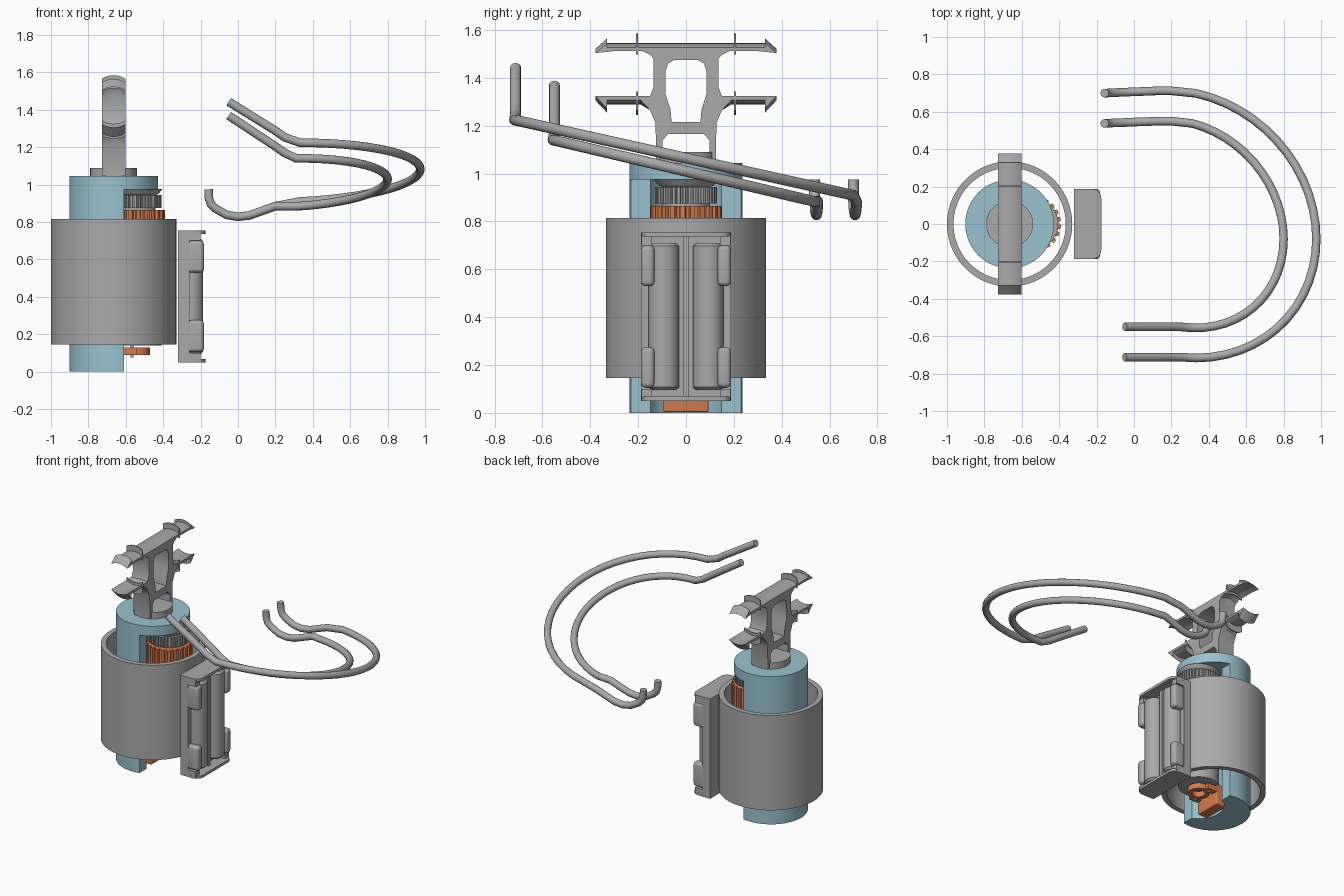
import bpy, bmesh, math
from mathutils import Vector

cube = bpy.data.objects.get("Cube")
if cube:
    bpy.data.objects.remove(cube)


def material(name, rgb):
    m = bpy.data.materials.new(name)
    m.use_nodes = True
    m.diffuse_color = (*rgb, 1)
    m.node_tree.nodes["Principled BSDF"].inputs["Base Color"].default_value = (*rgb, 1)
    return m


GREY = material("grey", (0.4, 0.4, 0.4))
BLUE = material("pale blue", (0.32, 0.54, 0.63))
ORANGE = material("orange", (0.66, 0.2, 0.075))
AXIS, MOTOR = -0.665, -0.54          # x of the housing axis and of the motor axis


def finish(name, bm, mat, smooth=True):
    bmesh.ops.recalc_face_normals(bm, faces=bm.faces[:])
    me = bpy.data.meshes.new(name)
    bm.to_mesh(me)
    bm.free()
    me.materials.append(mat)
    ob = bpy.data.objects.new(name, me)
    bpy.context.collection.objects.link(ob)
    if smooth:
        bpy.ops.object.select_all(action="DESELECT")
        ob.select_set(True)
        bpy.context.view_layer.objects.active = ob
        bpy.ops.object.shade_smooth_by_angle(angle=math.radians(32))
    return ob


def loft(name, rings, mat, cap=True, closed=False):
    """Join equal loops of points in order."""
    bm = bmesh.new()
    loops = [[bm.verts.new(p) for p in r] for r in rings]
    pairs = list(zip(loops, loops[1:])) + ([(loops[-1], loops[0])] if closed else [])
    for a, b in pairs:
        for i in range(len(a)):
            j = (i + 1) % len(a)
            bm.faces.new((a[i], a[j], b[j], b[i]))
    if cap and not closed:
        bm.faces.new(loops[0])
        bm.faces.new(loops[-1])
    return finish(name, bm, mat)


def prism(name, outline, z0, z1, mat):
    return loft(name, [[(x, y, z) for x, y in outline] for z in (z0, z1)], mat)


def circle(cx, r, n=64):
    return [(cx + r * math.cos(math.tau * i / n), r * math.sin(math.tau * i / n)) for i in range(n)]


def lathe(name, cx, profile, mat, closed=False, n=72):
    rings = [[(x, y, z) for x, y in circle(cx, r, n)] for r, z in profile]
    return loft(name, rings, mat, closed=closed)


def toothed(cx, r_in, r_out, teeth):
    pts = []
    for i in range(teeth):
        for f, r in ((0, r_in), (0.3, r_in), (0.42, r_out), (0.88, r_out)):
            a = math.tau * (i + f) / teeth
            pts.append((cx + r * math.cos(a), r * math.sin(a)))
    return pts


def box(name, lo, hi, mat, bevel=0, vertical_only=False):
    bm = bmesh.new()
    bmesh.ops.create_cube(bm, size=1)
    for v in bm.verts:
        v.co = Vector(l + (h - l) * (c + 0.5) for l, h, c in zip(lo, hi, v.co))
    if bevel:
        edges = bm.edges[:]
        if vertical_only:
            edges = [e for e in edges if all(v.co.x > hi[0] - 1e-4 for v in e.verts)
                     and abs(e.verts[0].co.z - e.verts[1].co.z) > 1e-4]
        bmesh.ops.bevel(bm, geom=edges, offset=bevel, segments=5, profile=0.5, affect="EDGES")
    return finish(name, bm, mat)


# Outer sleeve
lathe("outer_sleeve", AXIS, [(0.335, 0.145), (0.335, 0.815), (0.3, 0.815), (0.3, 0.145)], GREY, closed=True)

# Housing: a cylinder opened on one side with a round motor channel, and a full top disc
cut, r_body, r_chan = 0.055, 0.237, 0.165
a0 = math.acos(cut / r_body)
b0 = math.pi - math.acos((MOTOR - AXIS - cut) / r_chan)
plan = []
for i in range(49):
    a = a0 + (math.tau - 2 * a0) * i / 48
    plan.append((AXIS + r_body * math.cos(a), r_body * math.sin(a)))
for i in range(25):
    b = math.tau - b0 + (2 * b0 - math.tau) * i / 24
    plan.append((MOTOR + r_chan * math.cos(b), r_chan * math.sin(b)))
prism("housing_body", plan, 0, 0.975, BLUE)
prism("housing_top", circle(AXIS, r_body, 72), 0.975, 1.045, BLUE)

# Motor, gear and end bracket
prism("motor_ribs", toothed(MOTOR, 0.136, 0.15, 22), 0.55, 0.865, ORANGE)
lathe("motor_can", MOTOR, [(0.13, 0.14), (0.13, 0.56)], GREY)
prism("gear", toothed(MOTOR, 0.116, 0.13, 36), 0.875, 0.945, GREY)
lathe("gear_hub", MOTOR, [(0.1, 0.86), (0.1, 0.945), (0.115, 0.95), (0.135, 0.976)], GREY)
box("motor_bracket", (-0.69, -0.095, 0.003), (-0.612, 0.095, 0.15), ORANGE, 0.008)
lathe("bracket_ring", MOTOR, [(0.07, 0.09), (0.07, 0.13), (0.042, 0.13), (0.042, 0.09)], ORANGE, closed=True)
for s in (-1, 1):
    box("bracket_arm", (-0.63, s * 0.075 - 0.02, 0.09), (MOTOR, s * 0.075 + 0.02, 0.13), ORANGE)
    box("motor_pin", (-0.575, s * 0.07 - 0.006, 0.075), (-0.56, s * 0.07 + 0.006, 0.145), GREY)

# Spool tower: one half outline (y, z), carried across x and mirrored
lathe("tower_foot", AXIS, [(0.125, 1.04), (0.125, 1.09)], GREY)


def bent(name, outline, half_width=0.063):
    rings = []
    for k in range(9):
        x = half_width * (k / 4 - 1)
        drop = 0.018 * (x / half_width) ** 2
        rings.append([(x, y, z - drop if z > 1.5 else z + drop if y > 0.16 else z) for y, z in outline])
    ob = loft(name, rings, GREY)
    ob.location.x = AXIS
    ob.modifiers.new("mirror", "MIRROR").use_axis = (False, True, False)
    return ob


outline = [(0, 1.545), (0.33, 1.545), (0.33, 1.565), (0.378, 1.522), (0.3, 1.53), (0.18, 1.53),
           (0.15, 1.515), (0.136, 1.48), (0.136, 1.36), (0.15, 1.325), (0.18, 1.306),
           (0.3, 1.306), (0.378, 1.306), (0.33, 1.255), (0.33, 1.29), (0.19, 1.29),
           (0.15, 1.265), (0.127, 1.21), (0.125, 1.05), (0.098, 1.05), (0.098, 1.14),
           (0.075, 1.165), (0, 1.165), (0, 1.215), (0.06, 1.215), (0.065, 1.27),
           (0.085, 1.33), (0.085, 1.43), (0.075, 1.46), (0.05, 1.475), (0, 1.475)]
bent("spool_tower", outline)
for z0, z1 in ((1.515, 1.585), (1.245, 1.325)):
    bent("tower_fin", [(0.201, z0), (0.209, z0), (0.209, z1), (0.201, z1)])

# Cell holder: back plate, rounded end plates, two cells and retaining clips
box("holder_back", (-0.32, -0.188, 0.05), (-0.26, 0.188, 0.755), GREY)
for z in (0.05, 0.737):
    box("holder_end", (-0.32, -0.188, z), (-0.175, 0.188, z + 0.018), GREY, 0.05, True)
for s in (-1, 1):
    cell = lathe("cell", -0.25, [(0.05, 0.095), (0.064, 0.108), (0.064, 0.697), (0.05, 0.71)], GREY, n=40)
    cell.location.y = s * 0.093
    box("holder_corner_block", (-0.27, s * 0.165 - 0.022, 0.06), (-0.2, s * 0.165 + 0.022, 0.1), GREY)
    box("holder_corner_block", (-0.27, s * 0.165 - 0.022, 0.7), (-0.2, s * 0.165 + 0.022, 0.745), GREY)
    for z in (0.105, 0.53):
        box("cell_clip", (-0.27, s * 0.16 - 0.028, z), (-0.182, s * 0.16 + 0.028, z + 0.17), GREY, 0.02)
box("cell_divider", (-0.27, -0.012, 0.06), (-0.225, 0.012, 0.745), GREY)


# Bent tubes: straight raised start, tilted half loop, hooked end
def tube(name, rx, ry, z_mid, slope, rise):
    z_at = lambda y: z_mid - slope * y
    z0 = z_at(-ry)
    pts = [(-0.05, -ry, z0 + rise), (0.2, -ry, z0 + 0.065), (0.25, -ry, z0 + 0.03)]
    for i in range(1, 28):
        t = math.pi * (i / 28 - 0.5)
        y = ry * math.sin(t) - 0.08 * math.cos(t)
        pts.append((0.25 + rx * math.cos(t), y, z_at(y)))
    pts += [(x, ry - d, z) for x, d, z in
            ((0.2, 0, 0.885), (0.13, 0, 0.86), (0.06, 0.003, 0.835), (0, 0.005, 0.828),
             (-0.06, 0.008, 0.838), (-0.12, 0.01, 0.872), (-0.145, 0.012, 0.895),
             (-0.155, 0.012, 0.925), (-0.157, 0.012, 0.975))]
    cu = bpy.data.curves.new(name, "CURVE")
    cu.dimensions = "3D"
    cu.bevel_depth = 0.023
    cu.bevel_resolution = 4
    cu.use_fill_caps = True
    sp = cu.splines.new("POLY")
    sp.points.add(len(pts) - 1)
    for p, co in zip(sp.points, pts):
        p.co = (*co, 1)
    cu.materials.append(GREY)
    ob = bpy.data.objects.new(name, cu)
    bpy.context.collection.objects.link(ob)
    bpy.ops.object.select_all(action="DESELECT")
    ob.select_set(True)
    bpy.context.view_layer.objects.active = ob
    bpy.ops.object.convert(target="MESH")
    bpy.ops.object.shade_smooth_by_angle(angle=math.radians(40))


tube("outer_tube", 0.725, 0.712, 1.065, 0.222, 0.22)
tube("inner_tube", 0.55, 0.55, 1.01, 0.235, 0.23)
